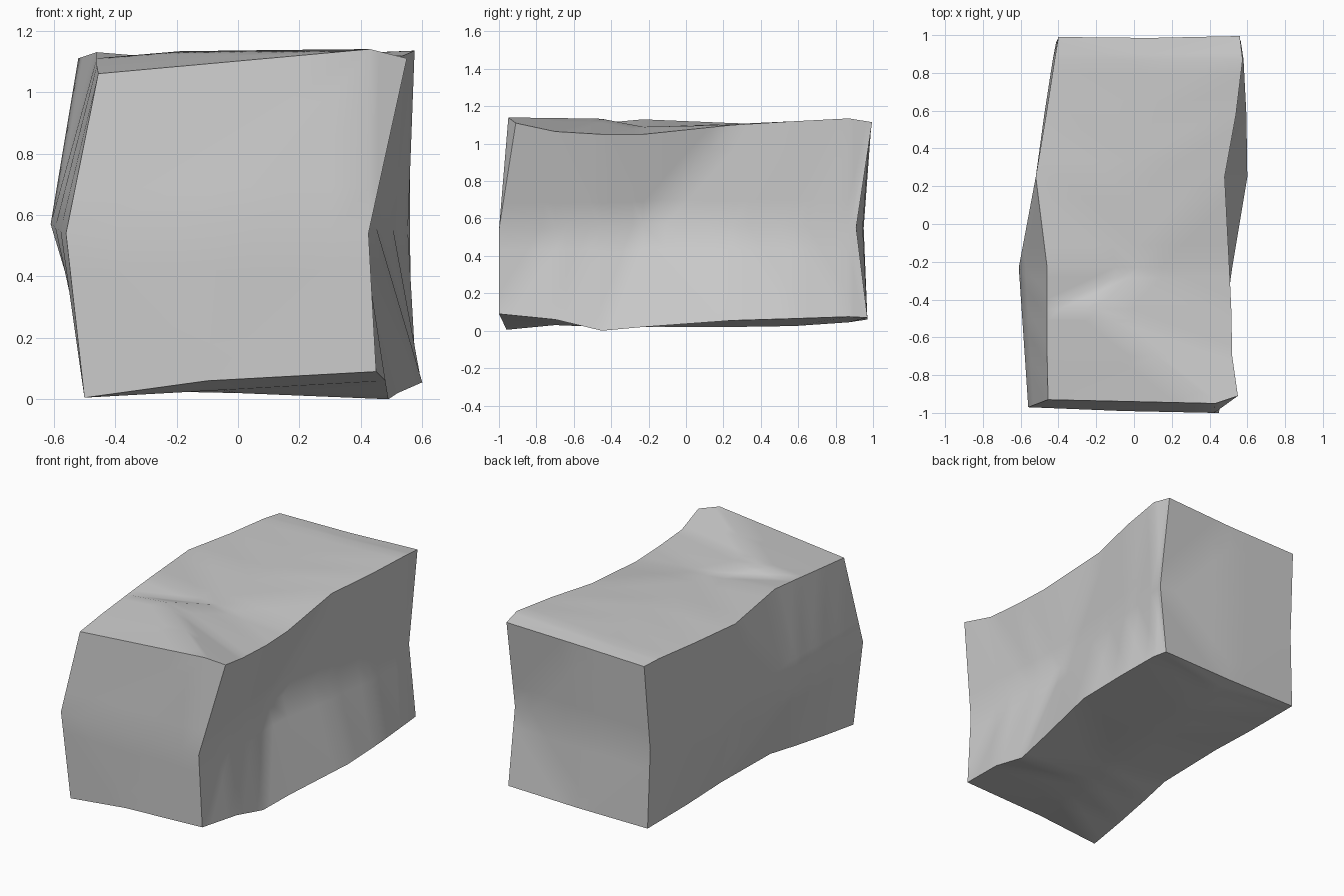
import bpy
import bmesh
import math

# Remove the default cube
default_cube = bpy.data.objects.get("Cube")
if default_cube:
    bpy.data.objects.remove(default_cube, do_unlink=True)


def make_material(name, colour):
    material = bpy.data.materials.new(name)
    material.use_nodes = True
    material.diffuse_color = colour
    shader = material.node_tree.nodes["Principled BSDF"]
    shader.inputs["Base Color"].default_value = colour
    shader.inputs["Roughness"].default_value = 1
    return material


# Outline points of each cross-section, going round clockwise from the front:
# top left, ridge, top right, right waist,
# bottom right, keel, bottom left, left waist
def cross_section(y, top_left, ridge, top_right, waist, bottom_right, keel, bottom_left):
    left, right, height = waist
    outline = (top_left, ridge, top_right, (right, height),
               bottom_right, keel, bottom_left, (left, height))
    return [(x, y, z) for x, z in outline]


def shift_y(section, offsets):
    return [(x, y + dy, z) for (x, y, z), dy in zip(section, offsets)]


# Sections of the block from front to back
front = cross_section(-0.96, (-0.455, 1.06), (0.43, 1.14), (0.55, 1.11),
                      (-0.56, 0.425, 0.54),
                      (0.45, 0.09), (-0.10, 0.06), (-0.50, 0.005))
front = shift_y(front, (0.03, 0.01, 0.05, -0.04, -0.04, -0.025, 0, -0.01))
neck = cross_section(-0.70, (-0.46, 1.085), (0.12, 1.137), (0.52, 1.065),
                     (-0.578, 0.404, 0.55),
                     (0.48, 0.06), (-0.05, 0.03), (-0.48, 0.03))
shoulder = cross_section(-0.45, (-0.46, 1.11), (-0.19, 1.133), (0.515, 1.05),
                         (-0.595, 0.386, 0.56),
                         (0.49, 0.0), (0, 0.02), (-0.455, 0.055))
waist = cross_section(-0.23, (-0.46, 1.13), (0.02, 1.09), (0.505, 1.05),
                      (-0.61, 0.37, 0.57),
                      (0.52, 0.02), (0.05, 0.02), (-0.43, 0.08))
hip = cross_section(0.25, (-0.52, 1.11), (0, 1.105), (0.48, 1.10),
                    (-0.52, 0.45, 0.56),
                    (0.60, 0.055), (0.08, 0.02), (-0.42, 0.08))
haunch = cross_section(0.58, (-0.465, 1.10), (0.05, 1.11), (0.54, 1.12),
                       (-0.475, 0.505, 0.555),
                       (0.595, 0.065), (0.08, 0.025), (-0.415, 0.065))
rear = cross_section(0.87, (-0.42, 1.10), (0.08, 1.115), (0.575, 1.135),
                     (-0.43, 0.553, 0.55),
                     (0.58, 0.075), (0.08, 0.045), (-0.41, 0.06))
back = cross_section(0.97, (-0.40, 1.09), (0.08, 1.10), (0.56, 1.115),
                     (-0.415, 0.56, 0.55),
                     (0.565, 0.07), (0.08, 0.06), (-0.41, 0.06))
back = shift_y(back, (0.02, 0.015, 0.025, -0.06, 0, 0, 0, -0.02))

# Join neighbouring sections into the long sides
bm = bmesh.new()
rings = [[bm.verts.new(point) for point in section]
         for section in (front, neck, shoulder, waist, hip, haunch, rear, back)]
for n, (near, far) in enumerate(zip(rings, rings[1:])):
    for i in range(len(near)):
        j = (i + 1) % len(near)
        # Creases run from the waist towards the corners
        if (n < 3) == (i % 2 == 0):
            bm.faces.new((near[i], near[j], far[j]))
            bm.faces.new((near[i], far[j], far[i]))
        else:
            bm.faces.new((near[i], near[j], far[i]))
            bm.faces.new((near[j], far[j], far[i]))


# Close an end with a diamond around its centre and four chipped corners
def close_end(ring, centre):
    middle = bm.verts.new(centre)
    for i in range(1, len(ring), 2):
        corner = ring[(i + 1) % len(ring)]
        following = ring[(i + 2) % len(ring)]
        bm.faces.new((middle, ring[i], following))
        bm.faces.new((ring[i], corner, following))


close_end(rings[0], (-0.06, -0.99, 0.54))
close_end(rings[-1], (0.06, 0.945, 0.55))
bmesh.ops.recalc_face_normals(bm, faces=bm.faces)

# Finer facets keep the creases narrow under smooth shading
bmesh.ops.subdivide_edges(bm, edges=bm.edges, cuts=3, use_grid_fill=True)

mesh = bpy.data.meshes.new("stone_block")
bm.to_mesh(mesh)
bm.free()
stone = bpy.data.objects.new("stone_block", mesh)
bpy.context.collection.objects.link(stone)
mesh.materials.append(make_material("stone grey", (0.6, 0.6, 0.6, 1)))

# Smooth the gentle swells and keep the broken edges sharp
bpy.ops.object.select_all(action="DESELECT")
stone.select_set(True)
bpy.context.view_layer.objects.active = stone
bpy.ops.object.shade_smooth_by_angle(angle=math.radians(35))
